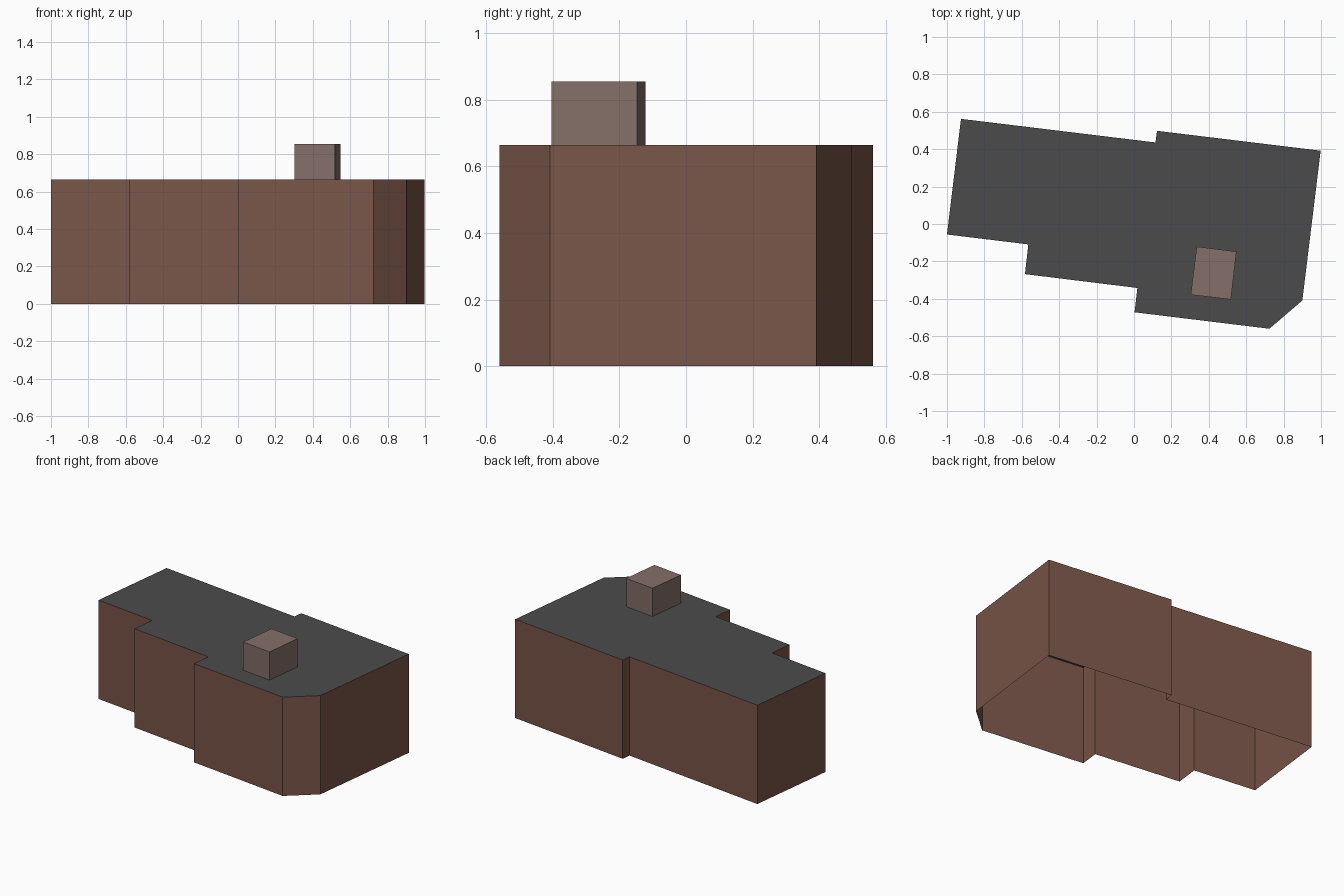
import bpy, bmesh

if "Cube" in bpy.data.objects:
    bpy.data.objects.remove(bpy.data.objects["Cube"])


def material(name, srgb):
    lin = [((c / 255 + 0.055) / 1.055) ** 2.4 for c in srgb]
    m = bpy.data.materials.new(name)
    m.diffuse_color = (*lin, 1)
    m.use_nodes = True
    m.node_tree.nodes["Principled BSDF"].inputs["Base Color"].default_value = m.diffuse_color
    return m


def prism(name, outline, z0, z1, side, top):
    """Open-bottomed prism over a counter-clockwise outline."""
    bm = bmesh.new()
    low = [bm.verts.new((x, y, z0)) for x, y in outline]
    high = [bm.verts.new((x, y, z1)) for x, y in outline]
    n = len(outline)
    for i in range(n):
        j = (i + 1) % n
        bm.faces.new((low[i], low[j], high[j], high[i]))
    bm.faces.new(high).material_index = 1
    mesh = bpy.data.meshes.new(name)
    bm.to_mesh(mesh)
    bm.free()
    mesh.materials.append(side)
    mesh.materials.append(top)
    obj = bpy.data.objects.new(name, mesh)
    bpy.context.collection.objects.link(obj)
    return obj


wall = material("wall brown", (122, 86, 73))
roof = material("roof dark grey", (75, 75, 75))
stone = material("chimney taupe", (132, 111, 105))

# Stepped building with a flat roof and one cut corner
footprint = [(-1.0, -0.056), (-0.565, -0.109), (-0.583, -0.268), (0.018, -0.342),
             (0.003, -0.472), (0.724, -0.56), (0.9, -0.409), (0.998, 0.392),
             (0.123, 0.498), (0.115, 0.436), (-0.925, 0.562)]
prism("building", footprint, 0, 0.665, wall, roof)

# Chimney block on the roof
chimney = [(0.303, -0.378), (0.518, -0.404), (0.548, -0.147), (0.335, -0.121)]
prism("chimney", chimney, 0.665, 0.855, stone, stone)
